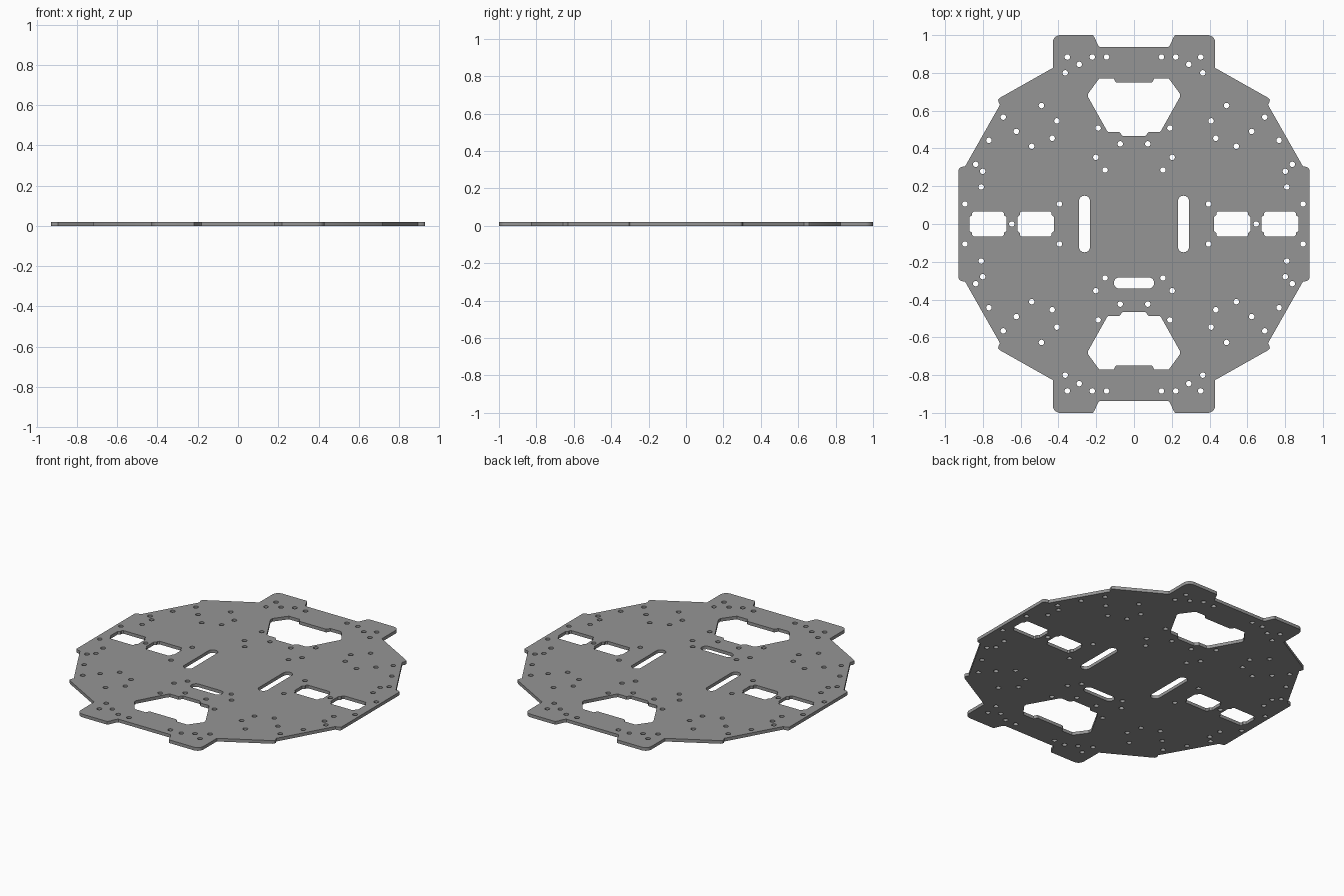
import bpy, bmesh
from math import sin, cos, radians

if "Cube" in bpy.data.objects:
    bpy.data.objects.remove(bpy.data.objects["Cube"])

THICK = 0.02
loops = []


def arc(cx, cy, r, a0, a1, n):
    return [(cx + r * cos(radians(a0 + (a1 - a0) * i / n)),
             cy + r * sin(radians(a0 + (a1 - a0) * i / n))) for i in range(n + 1)]


def four_way(q):
    """Mirror a quarter profile (top to right, clockwise) into a full loop."""
    right = q + [(x, -y) for x, y in reversed(q)]
    return right + [(-x, y) for x, y in reversed(right)]


def slot(cx, cy, half, r, vertical):
    d = half - r
    if vertical:
        return arc(cx, cy + d, r, 0, 180, 12) + arc(cx, cy - d, r, 180, 360, 12)
    return arc(cx + d, cy, r, -90, 90, 12) + arc(cx - d, cy, r, 90, 270, 12)


# Outer outline
outline = [(0.182, 0.937), (0.19, 0.945), (0.21, 0.99), (0.218, 1.0)]
outline += arc(0.39, 0.96, 0.04, 90, 0, 8)
outline += [(0.43, 0.826), (0.712, 0.667), (0.719, 0.658), (0.718, 0.648), (0.71, 0.63),
            (0.895, 0.304), (0.907, 0.304)]
outline += arc(0.915, 0.287, 0.013, 80, 0, 4)
loops.append(four_way(outline))

# Large front and back windows
half = [(0.095, 0.752), (0.107, 0.771), (0.183, 0.771), (0.192, 0.76), (0.243, 0.69), (0.243, 0.672),
        (0.145, 0.497), (0.135, 0.487), (0.077, 0.487), (0.06, 0.465)]
half[0:1] = [(0.093, 0.748), (0.1, 0.755)]
window = half + [(-x, y) for x, y in reversed(half)]
loops += [window, [(x, -y) for x, y in window]]

# Side windows
for cx in (-0.773, -0.52, 0.52, 0.773):
    q = [(0.076, 0.066), (0.084, 0.058), (0.084, 0.047), (0.097, 0.037)]
    loops.append([(cx + x, y) for x, y in four_way(q)])

# Slots
loops += [slot(0.262, 0, 0.15, 0.03, True), slot(-0.262, 0, 0.15, 0.03, True),
          slot(0, -0.312, 0.107, 0.03, False)]

# Screw holes, mirrored to all four quadrants
holes = [(0.145, 0.884), (0.221, 0.884), (0.29, 0.845), (0.353, 0.884), (0.364, 0.8),
         (0.49, 0.627), (0.408, 0.546), (0.433, 0.454), (0.542, 0.411), (0.623, 0.49),
         (0.692, 0.566), (0.768, 0.443), (0.838, 0.316), (0.801, 0.279), (0.809, 0.196),
         (0.895, 0.106), (0.395, 0.106), (0.19, 0.508), (0.073, 0.424), (0.202, 0.353),
         (0.153, 0.286), (0.647, 0.0)]
for x, y in holes:
    for sx in (1, -1):
        for sy in ((1, -1) if y else (1,)):
            loops.append(arc(sx * x, sy * y, 0.0145, 0, 345, 23))

# Filled curve extruded to the plate
cu = bpy.data.curves.new("base_plate", 'CURVE')
cu.dimensions = '2D'
cu.fill_mode = 'BOTH'
cu.extrude = THICK / 2
for pts in loops:
    sp = cu.splines.new('POLY')
    sp.points.add(len(pts) - 1)
    for p, (x, y) in zip(sp.points, pts):
        p.co = (x, y, 0, 1)
    sp.use_cyclic_u = True
plate = bpy.data.objects.new("base_plate", cu)
bpy.context.collection.objects.link(plate)
bpy.context.view_layer.objects.active = plate
plate.select_set(True)
bpy.ops.object.convert(target='MESH')
plate = bpy.context.view_layer.objects.active

# Weld the caps to the walls and rest the plate on the ground
bm = bmesh.new()
bm.from_mesh(plate.data)
bmesh.ops.remove_doubles(bm, verts=bm.verts, dist=1e-5)
bmesh.ops.translate(bm, verts=bm.verts, vec=(0, 0, THICK / 2))
bmesh.ops.recalc_face_normals(bm, faces=bm.faces)
bm.to_mesh(plate.data)
bm.free()
bpy.ops.object.shade_smooth_by_angle(angle=radians(30))

# Dark grey finish
mat = bpy.data.materials.new("dark_grey")
mat.diffuse_color = (0.3, 0.3, 0.3, 1)
mat.use_nodes = True
mat.node_tree.nodes["Principled BSDF"].inputs["Base Color"].default_value = mat.diffuse_color
plate.data.materials.clear()
plate.data.materials.append(mat)
